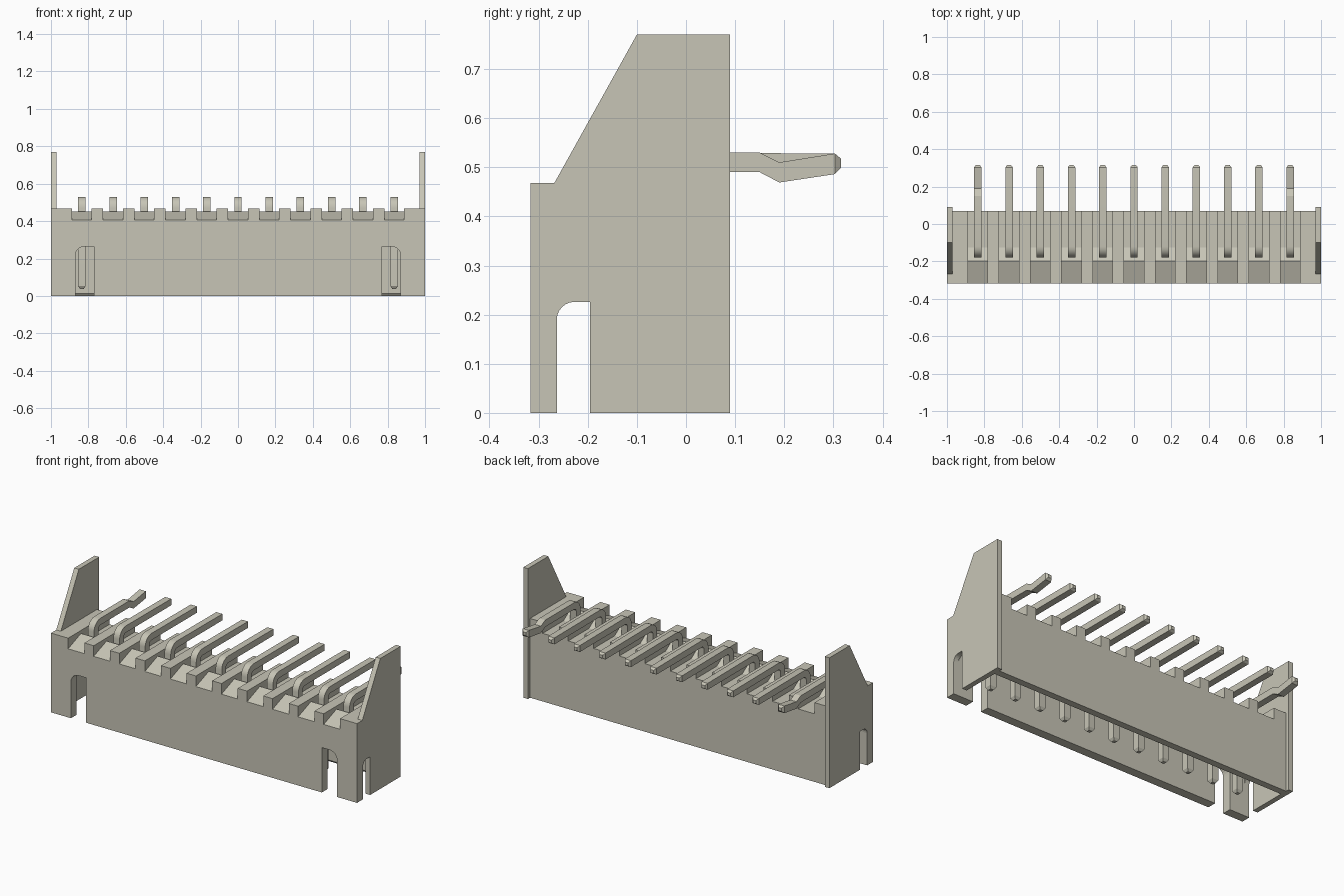
import bpy, bmesh
from math import sin, cos, pi, radians

cube = bpy.data.objects.get("Cube")
if cube:
    bpy.data.objects.remove(cube)

plastic = bpy.data.materials.new("warm grey")
plastic.use_nodes = True
colour = (0.575, 0.56, 0.47, 1)
plastic.diffuse_color = colour
plastic.node_tree.nodes["Principled BSDF"].inputs["Base Color"].default_value = colour


def finish(name, bm):
    bmesh.ops.recalc_face_normals(bm, faces=bm.faces[:])
    mesh = bpy.data.meshes.new(name)
    bm.to_mesh(mesh)
    bm.free()
    mesh.materials.append(plastic)
    obj = bpy.data.objects.new(name, mesh)
    bpy.context.collection.objects.link(obj)
    return obj


def prism(bm, profile, start, end, axis="x"):
    """Extrude a (y, z) profile along x, or an (x, z) profile along y."""
    def place(a, b, t):
        return (t, a, b) if axis == "x" else (a, t, b)
    base = bm.faces.new([bm.verts.new(place(a, b, start)) for a, b in profile])
    moved = bmesh.ops.extrude_face_region(bm, geom=[base])["geom"]
    shift = place(0, 0, end - start)
    bmesh.ops.translate(bm, vec=shift, verts=[v for v in moved if isinstance(v, bmesh.types.BMVert)])


def arc(cy, cz, r, a0, a1, steps=6):
    angles = [radians(a0 + (a1 - a0) * i / steps) for i in range(steps + 1)]
    return [(cy + r * cos(a), cz + r * sin(a)) for a in angles]


def cut(target, cutter):
    mod = target.modifiers.new("cut", "BOOLEAN")
    mod.operation = "DIFFERENCE"
    mod.solver = "EXACT"
    mod.object = cutter
    bpy.context.view_layer.objects.active = target
    bpy.ops.object.modifier_apply(modifier=mod.name)
    bpy.data.objects.remove(cutter)


FRONT, BACK, TOP, INNER = -0.317, 0.07, 0.468, 0.97
pin_xs = [(i - 5) * 0.167 for i in range(11)]

# Housing block
bm = bmesh.new()
prism(bm, [(FRONT, 0), (BACK, 0), (BACK, TOP), (FRONT, TOP)], -INNER, INNER)
housing = finish("housing", bm)

# Mating cavity, open below, with a small chamfer on the back lip
bm = bmesh.new()
prism(bm, [(-0.263, -0.1), (0.03, -0.1), (0.03, 0), (0.02, 0.012), (0.02, 0.33), (-0.263, 0.33)],
      -1.1, 1.1)
cut(housing, finish("cavity_cutter", bm))

# Front slots with a rounded outer corner
bm = bmesh.new()
for side in (-1, 1):
    corner = arc(0.82, 0.215, 0.05, 0, 90)
    outline = [(0.77, -0.1), (0.87, -0.1)] + corner + [(0.77, 0.265)]
    prism(bm, [(side * x, z) for x, z in outline], -0.4, -0.2, "y")
cut(housing, finish("slot_cutter", bm))

# Ramped notches under every pin
bm = bmesh.new()
for x in pin_xs:
    prism(bm, [(-0.4, 0.374), (-0.197, 0.45), (-0.125, 0.402), (0.2, 0.402), (0.2, 0.6), (-0.4, 0.6)],
          x - 0.053, x + 0.053)
cut(housing, finish("notch_cutter", bm))

# End walls with an arched foot opening
wall = [(FRONT, 0), (-0.263, 0)] + arc(-0.227, 0.19, 0.036, 180, 90)
wall += [(-0.195, 0.226), (-0.195, 0), (0.09, 0), (0.09, 0.77), (-0.1, 0.77), (-0.268, TOP), (FRONT, TOP)]
for name, side in (("left_end_wall", 1), ("right_end_wall", -1)):
    bm = bmesh.new()
    prism(bm, wall, side * INNER, side)
    finish(name, bm)


def make_pin(name, x, kinked):
    """Sweep a square section along the bent wire; each ring is outer, inner, half width."""
    rings = [((-0.17, 0.037), (-0.15, 0.037), 0.01), ((-0.18, 0.052), (-0.14, 0.052), 0.02)]
    rings += [(o, i, 0.02) for o, i in zip(arc(-0.12, 0.47, 0.06, 180, 90), arc(-0.12, 0.47, 0.02, 180, 90))]
    if kinked:
        rings += [((0.15, 0.53), (0.15, 0.49), 0.02), ((0.19, 0.51), (0.19, 0.469), 0.02)]
    end_low = 0.486 if kinked else 0.49
    rings += [((0.303, 0.528), (0.303, end_low), 0.02), ((0.316, 0.517), (0.316, 0.499), 0.01)]
    bm = bmesh.new()
    loops = []
    for o, i, w in rings:
        corners = [(x - w, *o), (x + w, *o), (x + w, *i), (x - w, *i)]
        loops.append([bm.verts.new(c) for c in corners])
    for a, b in zip(loops, loops[1:]):
        for k in range(4):
            n = (k + 1) % 4
            bm.faces.new((a[k], a[n], b[n], b[k]))
    bm.faces.new(loops[0])
    bm.faces.new(loops[-1])
    pin = finish(name, bm)
    bpy.ops.object.select_all(action="DESELECT")
    pin.select_set(True)
    bpy.context.view_layer.objects.active = pin
    bpy.ops.object.shade_smooth_by_angle(angle=radians(20))


# Contact pins, the outermost two kinked to grip the board
for i, x in enumerate(pin_xs):
    make_pin(f"contact_pin_{i + 1}", x, i in (0, len(pin_xs) - 1))
